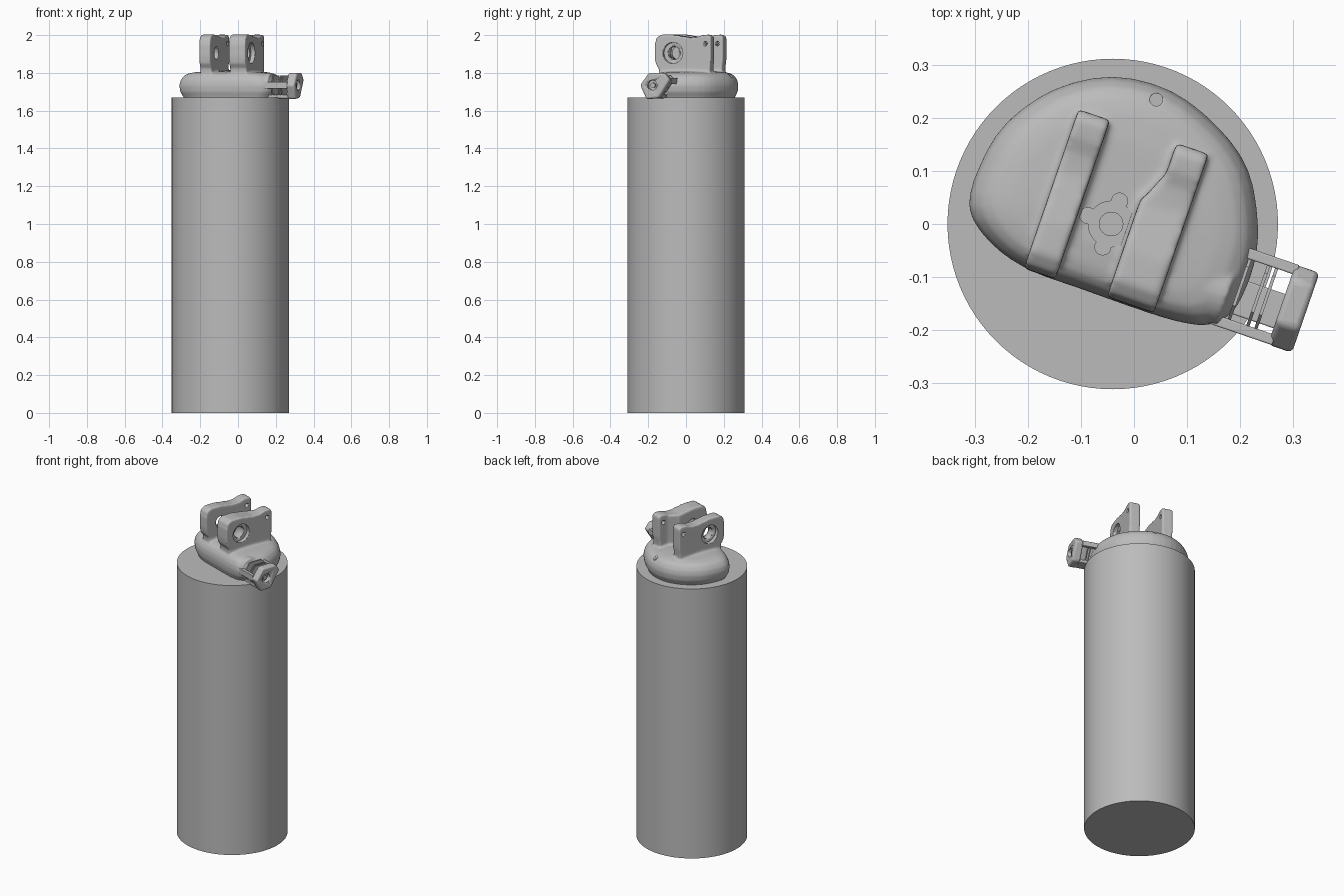
import bpy, bmesh, math
from mathutils import Matrix, Vector

cube = bpy.data.objects.get("Cube")
if cube:
    bpy.data.objects.remove(cube)

TURN = math.radians(-19)   # the mount is twisted on the column
grey = bpy.data.materials.new("plain_grey")
grey.use_nodes = True
grey.diffuse_color = (0.5, 0.5, 0.5, 1)
grey.node_tree.nodes["Principled BSDF"].inputs["Base Color"].default_value = (0.5, 0.5, 0.5, 1)


def finish(name, bm, turn=TURN, bevel=0, smooth=True):
    bmesh.ops.recalc_face_normals(bm, faces=bm.faces)
    mesh = bpy.data.meshes.new(name)
    bm.to_mesh(mesh)
    bm.free()
    obj = bpy.data.objects.new(name, mesh)
    bpy.context.collection.objects.link(obj)
    obj.rotation_euler.z = turn
    mesh.materials.append(grey)
    if bevel:
        mod = obj.modifiers.new("Bevel", "BEVEL")
        mod.width, mod.segments = bevel, 3
    if smooth:
        shade(obj)
    return obj


def shade(obj):
    bpy.ops.object.select_all(action="DESELECT")
    obj.select_set(True)
    bpy.context.view_layer.objects.active = obj
    bpy.ops.object.shade_smooth_by_angle(angle=math.radians(35))


def loft(bm, rings):
    """Skin a stack of closed rings and cap both ends."""
    rows = [[bm.verts.new(p) for p in ring] for ring in rings]
    for a, b in zip(rows, rows[1:]):
        for i in range(len(a)):
            j = (i + 1) % len(a)
            bm.faces.new((a[i], a[j], b[j], b[i]))
    bm.faces.new(rows[0][::-1])
    bm.faces.new(rows[-1])


def slab(bm, profile, u0, u1):
    """Extrude a (y, z) profile along x."""
    loft(bm, [[(u, y, z) for y, z in profile] for u in (u0, u1)])


def rod(bm, start, end, radius, radius2=None, sides=32):
    a, b = Vector(start), Vector(end)
    rot = (b - a).to_track_quat("Z", "Y").to_matrix().to_4x4()
    bmesh.ops.create_cone(bm, cap_ends=True, segments=sides, radius1=radius,
                          radius2=radius if radius2 is None else radius2,
                          depth=(b - a).length,
                          matrix=Matrix.Translation((a + b) / 2) @ rot)


def rounded(points, steps=3):
    """Closed smooth curve through the points."""
    out, n = [], len(points)
    for i in range(n):
        p0, p1, p2, p3 = (Vector(points[(i + k) % n]) for k in (-1, 0, 1, 2))
        for s in range(steps):
            t = s / steps
            out.append(0.5 * (2 * p1 + (p2 - p0) * t + (2 * p0 - 5 * p1 + 4 * p2 - p3) * t**2
                              + (3 * p1 - p0 - 3 * p2 + p3) * t**3))
    return out


def cut(obj, cutter):
    cutter.hide_render = True
    cutter.hide_set(True)
    mod = obj.modifiers.new("Cut", "BOOLEAN")
    mod.operation, mod.object, mod.solver = "DIFFERENCE", cutter, "EXACT"


# Column
bm = bmesh.new()
rod(bm, (-0.04, 0, 0), (-0.04, 0, 1.67), 0.311, sides=96)
finish("column", bm, turn=0)

# Mount: D-shaped cushion, two lugs and a side neck blended into one casting
bm = bmesh.new()
outline = rounded([(-0.31, 0.03), (-0.29, 0.11), (-0.24, 0.19), (-0.15, 0.253), (-0.04, 0.277),
                   (0.07, 0.25), (0.16, 0.18), (0.215, 0.1), (0.233, 0), (0.225, -0.08),
                   (0.19, -0.16), (0.145, -0.188), (0.1, -0.187), (0.03, -0.168),
                   (-0.1, -0.122), (-0.2, -0.085), (-0.27, -0.035)])
untwist = Matrix.Rotation(-TURN, 2)
centre = Vector((-0.03, 0.04))
rings = []
for z, s in ((1.655, 0.9), (1.675, 0.93), (1.70, 0.985), (1.733, 1.003), (1.76, 0.98),
             (1.783, 0.92), (1.796, 0.84), (1.803, 0.72), (1.808, 0.5)):
    ring = [untwist @ (centre + (p - centre) * s) for p in outline]
    rings.append([(p.x, p.y, z) for p in ring])
loft(bm, rings)

lug = [(-0.12, 1.76), (-0.125, 1.825), (-0.142, 1.85), (-0.147, 1.89), (-0.146, 1.95),
       (-0.137, 1.985), (-0.11, 2.003), (-0.05, 2.003), (0, 1.995), (0.05, 1.987),
       (0.09, 1.99), (0.12, 2.0), (0.155, 2.003), (0.17, 1.99), (0.17, 1.87),
       (0.165, 1.82), (0.16, 1.76)]
slab(bm, lug, -0.169, -0.106)
slab(bm, lug, 0.026, 0.09)
# Thicker front half of one lug, tapering into its inner face
front = [p for p in lug if p[0] <= 0.05] + [(0.05, 1.76)]
slab(bm, front, -0.004, 0.06)
ramp = [(0, 0.03), (0, 0.05), (0.026, 0.11), (0.05, 0.11), (0.05, 0.03)]
loft(bm, [[(x, y, z) for x, y in ramp] for z in (1.76, 1.988)])
rod(bm, (0.02, -0.066, 1.737), (0.212, -0.066, 1.737), 0.064)
mount = finish("mount", bm, smooth=False)
mod = mount.modifiers.new("Blend", "REMESH")
mod.mode, mod.voxel_size, mod.use_smooth_shade = "VOXEL", 0.006, True
mod = mount.modifiers.new("Soften", "SMOOTH")
mod.factor, mod.iterations = 0.5, 8

# Stepped pivot bores, pin holes and a drain hole
for name, a, b, radius in (("pivot_bore", -0.3, 0.3, 0.034),
                           ("outer_recess", 0.068, 0.3, 0.056),
                           ("other_recess", -0.3, -0.147, 0.056)):
    bm = bmesh.new()
    rod(bm, (a, -0.043, 1.905), (b, -0.043, 1.905), radius, sides=40)
    cut(mount, finish(name + "_cutter", bm))
bm = bmesh.new()
rod(bm, (-0.3, 0.138, 1.955), (0.3, 0.138, 1.955), 0.012, sides=20)
cut(mount, finish("pin_cutter", bm))
bm = bmesh.new()
rod(bm, (0.042, 0.234, 1.745), (0.042, 0.234, 1.85), 0.012, sides=20)
cut(mount, finish("drain_cutter", bm, turn=0))
shade(mount)

# Round boss with three small ears between the lugs
bm = bmesh.new()
base = Vector((-0.043, 0, 1.8))
up = Vector((0, 0, 0.011))
rod(bm, base, base + up, 0.044)
rod(bm, base, base + up * 1.3, 0.023)
for angle in (70, 160, 250):
    p = base + Vector((math.cos(math.radians(angle)), math.sin(math.radians(angle)), 0)) * 0.046
    rod(bm, p, p + up * 1.2, 0.016, sides=20)
finish("boss", bm, turn=0)

# Latch: faceted end block with a bore, thin blades and side rails
block = [(-0.135, 1.735), (-0.088, 1.8), (0.0, 1.8), (0.03, 1.762), (-0.03, 1.667), (-0.1, 1.661)]
bm = bmesh.new()
slab(bm, block, 0.312, 0.36)
end_block = finish("latch_end", bm, bevel=0.01)
bm = bmesh.new()
rod(bm, (0.335, -0.066, 1.735), (0.4, -0.066, 1.735), 0.027)
cut(end_block, finish("latch_bore_cutter", bm))
bm = bmesh.new()
rod(bm, (0.33, -0.066, 1.735), (0.35, -0.066, 1.735), 0.013)
finish("latch_pin", bm)

for i, u in enumerate((0.225, 0.262, 0.278)):
    bm = bmesh.new()
    slab(bm, [(-0.056 + (y + 0.056) * 0.88, 1.732 + (z - 1.732) * 0.8) for y, z in block], u, u + 0.006)
    finish(f"latch_blade_{i + 1}", bm, smooth=False)

for name, y, z, half_y, half_z in (("back", 0.018, 1.757, 0.01, 0.016),
                                   ("front", -0.121, 1.735, 0.01, 0.018),
                                   ("lower", -0.066, 1.675, 0.034, 0.01)):
    bm = bmesh.new()
    slab(bm, [(y - half_y, z - half_z), (y + half_y, z - half_z),
              (y + half_y, z + half_z), (y - half_y, z + half_z)], 0.19, 0.32)
    finish(f"latch_{name}_rail", bm, bevel=0.003)
